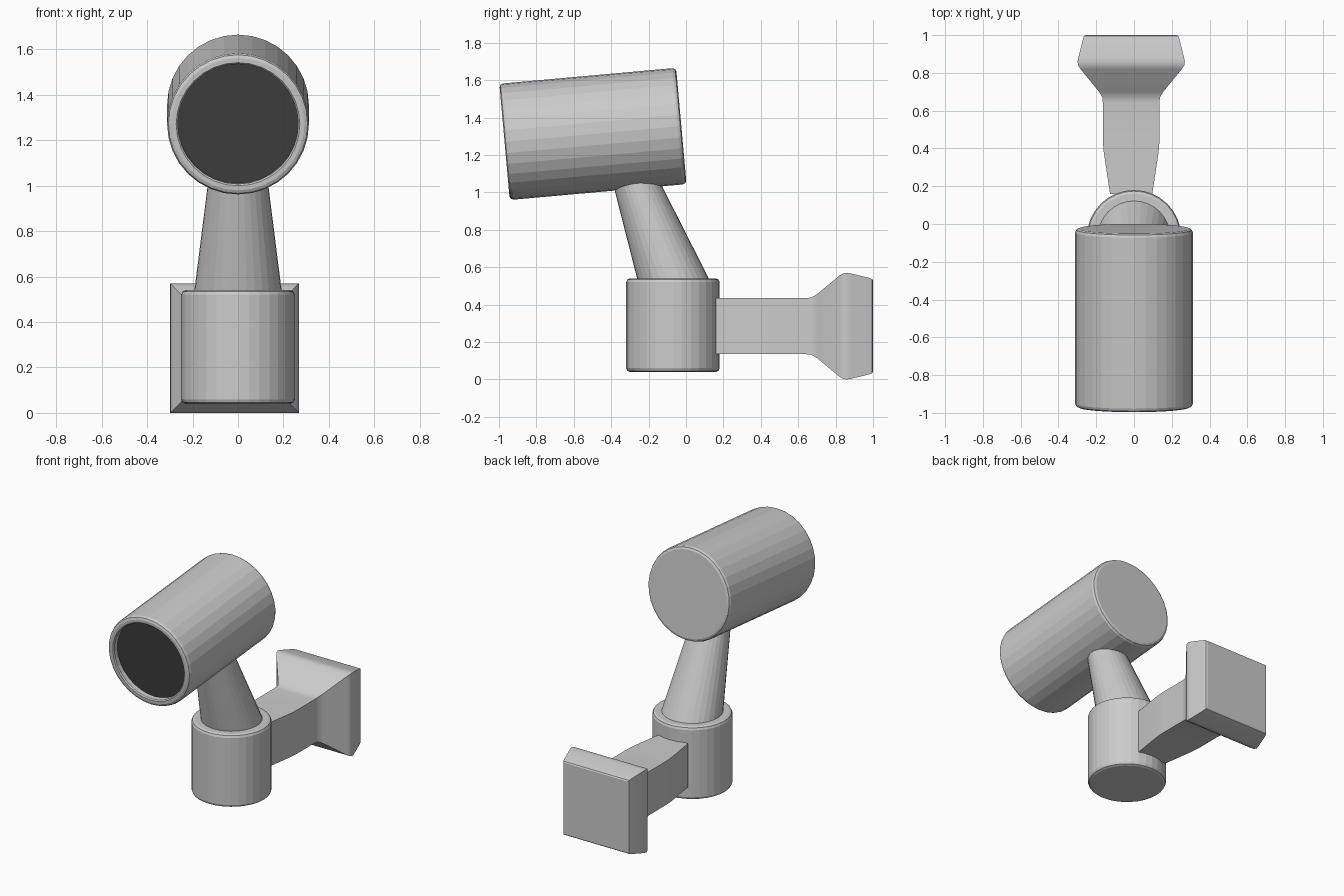
import bpy, bmesh, math
from mathutils import Matrix, Vector

if "Cube" in bpy.data.objects:
    bpy.data.objects.remove(bpy.data.objects["Cube"])

def loft(name, rings, cap_start=True, cap_end=True, matrix=None, smooth=None):
    """Skin a list of equal-length point rings into one object."""
    bm = bmesh.new()
    loops = [[bm.verts.new(p) for p in ring] for ring in rings]
    n = len(loops[0])
    for a, b in zip(loops, loops[1:]):
        for i in range(n):
            bm.faces.new((a[i], a[(i + 1) % n], b[(i + 1) % n], b[i]))
    if cap_start:
        bm.faces.new(loops[0][::-1])
    if cap_end:
        bm.faces.new(loops[-1])
    bmesh.ops.recalc_face_normals(bm, faces=bm.faces[:])
    mesh = bpy.data.meshes.new(name)
    bm.to_mesh(mesh)
    bm.free()
    ob = bpy.data.objects.new(name, mesh)
    bpy.context.collection.objects.link(ob)
    if matrix:
        ob.matrix_world = matrix
    if smooth:
        bpy.ops.object.select_all(action='DESELECT')
        ob.select_set(True)
        bpy.context.view_layer.objects.active = ob
        bpy.ops.object.shade_smooth_by_angle(angle=math.radians(smooth))
    return ob

def circle(r, z, y=0.0, n=32):
    return [Vector((r * math.cos(2 * math.pi * i / n),
                    y + r * math.sin(2 * math.pi * i / n), z)) for i in range(n)]

def rect(y, hx, hz, cx=-0.015, cz=0.285):
    return [Vector((cx + sx * hx, y, cz + sz * hz))
            for sx, sz in ((-1, -1), (1, -1), (1, 1), (-1, 1))]

# Base canister with softened rims
R, Y0 = 0.25, -0.07
loft("base_canister", [circle(r, z, Y0) for r, z in (
    (R - 0.02, 0.04), (R - 0.006, 0.046), (R, 0.06),
    (R, 0.52), (R - 0.006, 0.534), (R - 0.02, 0.54))])

# Leaning tapered neck, running up into the head
loft("neck", [circle(0.193, 0.53, -0.066), circle(0.121, 1.10, -0.283)])

# Lamp head: axis tilted slightly down toward the front
head_matrix = Matrix.Translation((0, -0.025, 1.355)) @ Matrix.Rotation(math.radians(95.13), 4, 'X')
L, H = 0.949, 0.312
loft("lamp_head", [circle(r, z) for r, z in (
    (H - 0.02, 0), (H - 0.006, 0.006), (H, 0.02),
    (H, L - 0.02), (H - 0.006, L - 0.006), (H - 0.02, L),
    (0.272, L), (0.265, L - 0.007), (0.265, L - 0.045))], matrix=head_matrix)

# Dark lens recessed in the head
lens = loft("lens", [circle(0.265, L - 0.05), circle(0.265, L - 0.04)], matrix=head_matrix)
dark = bpy.data.materials.new("dark_lens")
dark.diffuse_color = (0.05, 0.05, 0.05, 1)
dark.use_nodes = True
dark.node_tree.nodes["Principled BSDF"].inputs["Base Color"].default_value = dark.diffuse_color
lens.data.materials.append(dark)

# Wall bracket: square arm flaring into the mounting plate
loft("wall_bracket", [rect(*s) for s in (
    (0.16, 0.112, 0.15), (0.38, 0.145, 0.15), (0.44, 0.15, 0.15),
    (0.64, 0.15, 0.15), (0.67, 0.152, 0.153), (0.70, 0.17, 0.17),
    (0.82, 0.268, 0.27), (0.84, 0.281, 0.282), (0.86, 0.284, 0.285),
    (0.88, 0.28, 0.282), (0.98, 0.255, 0.258), (0.995, 0.25, 0.252),
    (1.0, 0.242, 0.244))], smooth=30)
